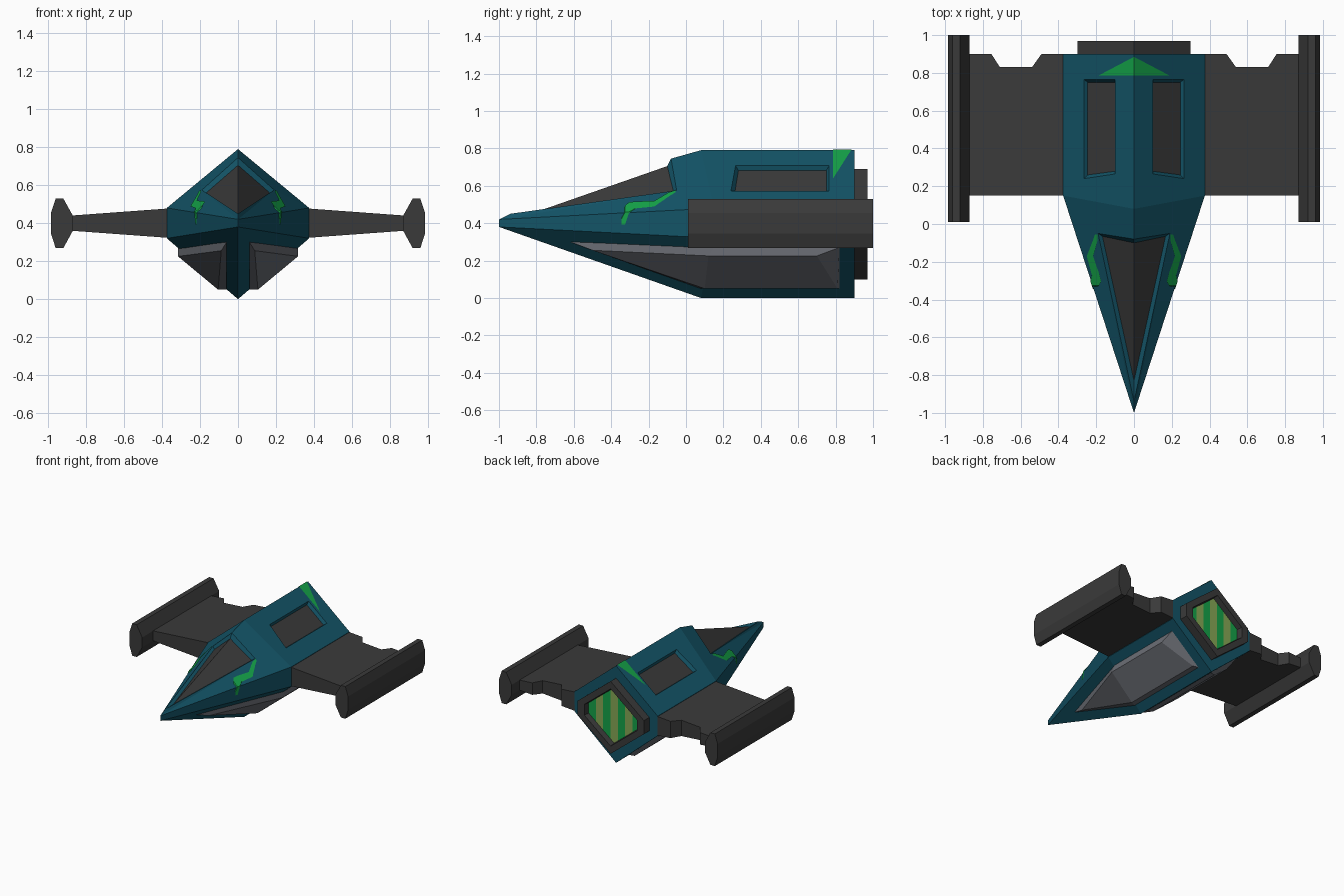
import bpy, bmesh, math

if "Cube" in bpy.data.objects:
    bpy.data.objects.remove(bpy.data.objects["Cube"])


def material(name, rgb):
    m = bpy.data.materials.new(name)
    m.diffuse_color = (*rgb, 1)
    m.use_nodes = True
    m.node_tree.nodes["Principled BSDF"].inputs["Base Color"].default_value = m.diffuse_color
    return m


TEAL = material("teal paint", (0.0065, 0.088, 0.135))
DARK = material("dark grey metal", (0.042, 0.042, 0.042))
GREY = material("belly grey", (0.150, 0.158, 0.180))
GREEN = material("bright green", (0.007, 0.36, 0.065))
OLIVE = material("olive glow", (0.24, 0.39, 0.09))


def build(name, verts, faces, mats, second=(), solid=True):
    """Make a flat shaded mesh from its right half, mirrored over x = 0."""
    bm = bmesh.new()
    for s in (1, -1):
        vs = [bm.verts.new((s * x, y, z)) for x, y, z in verts]
        for i, f in enumerate(faces):
            face = bm.faces.new([vs[k] for k in (f if s > 0 else f[::-1])])
            face.material_index = int(i in second)
    bmesh.ops.remove_doubles(bm, verts=bm.verts, dist=0.0005)
    if solid:
        bmesh.ops.recalc_face_normals(bm, faces=bm.faces)
    return finish(name, bm, mats)


def finish(name, bm, mats):
    me = bpy.data.meshes.new(name)
    bm.to_mesh(me)
    bm.free()
    for m in mats:
        me.materials.append(m)
    ob = bpy.data.objects.new(name, me)
    bpy.context.collection.objects.link(ob)
    return ob


def bridge(a, b):
    """Quads between two closed loops of vertex indices."""
    n = len(a)
    return [(a[i], a[(i + 1) % n], b[(i + 1) % n], b[i]) for i in range(n)]


def roof(x, drop=0.0):
    """Height of the sloping upper hull at x."""
    return 0.79 - 0.8267 * x - drop


# Hull with recessed canopy and roof panels
hole = [(0.10, 0.265), (0.265, 0.24), (0.265, 0.765), (0.10, 0.765)]
floor = [(0.095, 0.28), (0.245, 0.26), (0.245, 0.75), (0.095, 0.75)]
hull_v = [
    (0, -1, 0.42), (0, -1, 0.38),                                # 0-1 nose
    (0, 0.08, 0.79), (0.375, 0.15, 0.48),                        # 2-3 shoulder
    (0.375, 0.15, 0.32), (0, 0.08, 0),                           # 4-5
    (0, 0.9, 0.79), (0.375, 0.9, 0.48),                          # 6-7 tail
    (0.375, 0.9, 0.32), (0, 0.9, 0),                             # 8-9
    (0, -0.94, 0.45), (0.19, -0.05, 0.575), (0, -0.08, 0.745),   # 10-12 rim
    (0, -0.83, 0.45), (0.167, -0.065, 0.56), (0, -0.10, 0.705),  # 13-15 canopy
]
hull_v += [(x, y, roof(x)) for x, y in hole]                     # 16-19
hull_v += [(x, y, roof(x, 0.03)) for x, y in floor]              # 20-23
hull_f = [(20, 21, 22, 23), (13, 14, 15),                        # dark faces
          (0, 3, 11), (0, 11, 10), (3, 2, 12, 11),
          (10, 11, 14, 13), (11, 12, 15, 14),
          (0, 1, 4, 3), (1, 5, 4),
          (3, 4, 8, 7), (4, 5, 9, 8), (7, 8, 9, 6)]
hull_f += bridge((2, 3, 7, 6), (16, 17, 18, 19))
hull_f += bridge((16, 17, 18, 19), (20, 21, 22, 23))
build("hull", hull_v, hull_f, [TEAL, DARK], second=(0, 1))

# Bevelled belly plates
belly_v = [(0.06, -0.62, 0.30), (0.316, 0.15, 0.27), (0.316, 0.82, 0.27),
           (0.06, 0.82, 0.05), (0.06, 0.08, 0.05),
           (0.088, -0.50, 0.255), (0.316, 0.12, 0.225), (0.316, 0.70, 0.225),
           (0.105, 0.81, 0.05), (0.105, 0.10, 0.05)]
belly_f = bridge((0, 1, 2, 3, 4), (5, 6, 7, 8, 9))
belly_f += [(5, 6, 9), (6, 7, 8, 9), (0, 1, 4), (1, 2, 3, 4)]
build("belly_plates", belly_v, belly_f, [GREY])

# Tapered wings with a notch in the trailing edge
plan = [(0.37, 0.15), (0.88, 0.15), (0.88, 0.9), (0.755, 0.9),
        (0.71, 0.83), (0.54, 0.83), (0.49, 0.9), (0.37, 0.9)]
n = len(plan)
wing_v = [(x, y, 0.4 + s * (0.077 - 0.073 * (x - 0.37)))
          for s in (1, -1) for x, y in plan]
lo, hi = tuple(range(n)), tuple(range(n, 2 * n))
build("wings", wing_v, bridge(lo, hi) + [lo, hi], [DARK])

# Wing tip rails
section = [(0.87, 0.44), (0.92, 0.53), (0.96, 0.53), (0.985, 0.455),
           (0.985, 0.345), (0.96, 0.268), (0.92, 0.268), (0.87, 0.36)]
rail_v = [(x, y, z) for y in (0.01, 1.0) for x, z in section]
build("wing_tip_rails", rail_v, bridge(lo, hi) + [lo, hi], [DARK])

# Engine nozzle frame
def hexagon(k, y):
    half = [(0, 0.295), (0.30, 0.055), (0.30, -0.055), (0, -0.295)]
    return [(k * x, y, 0.395 + k * z) for x, z in half]


noz_v = hexagon(1, 0.895) + hexagon(1, 0.97) + hexagon(0.79, 0.97) + hexagon(0.76, 0.92)
noz_f = [(0, 1, 2, 3), (12, 13, 14, 15)]
for r in (0, 4, 8):
    noz_f += [(r + i, r + i + 1, r + i + 5, r + i + 4) for i in range(3)]
build("engine_frame", noz_v, noz_f, [DARK])

# Striped engine glow
half = hexagon(0.77, 0.925)
bm = bmesh.new()
loop = half + [(-x, y, z) for x, y, z in half[2:0:-1]]
face = bm.faces.new([bm.verts.new(p) for p in loop])
face.normal_update()
if face.normal.y < 0:
    face.normal_flip()
w = 0.462 / 7
for i in range(1, 7):
    bmesh.ops.bisect_plane(bm, geom=bm.verts[:] + bm.edges[:] + bm.faces[:],
                           plane_co=(-0.231 + i * w, 0, 0), plane_no=(1, 0, 0))
for f in bm.faces:
    f.material_index = int((f.calc_center_median().x + 0.231) / w) % 2
finish("engine_glow", bm, [GREEN, OLIVE])

# Green chevron on the tail
tail = [(x, y, roof(x) + 0.004) for x, y in [(0, 0.785), (0.19, 0.785), (0, 0.885)]]
build("tail_marking", tail, [(0, 1, 2)], [GREEN], solid=False)


# Green jagged markings beside the canopy
def on_nose(y, z):
    xs, zs = 0.326 * (y + 1), 0.42 + 0.052 * (y + 1)
    xt, zt = 0.2135 * (y + 0.94), 0.45 + 0.1404 * (y + 0.94)
    t = min(1, max(0, (z - zs) / (zt - zs)))
    return (xs + (xt - xs) * t + 0.004, y, z + 0.004)


columns = [(-0.345, 0.39, 0.42), (-0.325, 0.39, 0.49), (-0.305, 0.45, 0.508),
           (-0.27, 0.475, 0.512), (-0.17, 0.485, 0.515),
           (-0.09, 0.54, 0.562), (-0.055, 0.562, 0.573)]
mark_v = []
for y, z0, z1 in columns:
    edge = min(z1 - 0.001, max(z0 + 0.001, 0.42 + 0.052 * (y + 1)))
    mark_v += [on_nose(y, z) for z in (z0, edge, z1)]
mark_f = [(i, i + 3, i + 4, i + 1) for c in range(len(columns) - 1)
          for i in (3 * c, 3 * c + 1)]
build("nose_markings", mark_v, mark_f, [GREEN], solid=False)
